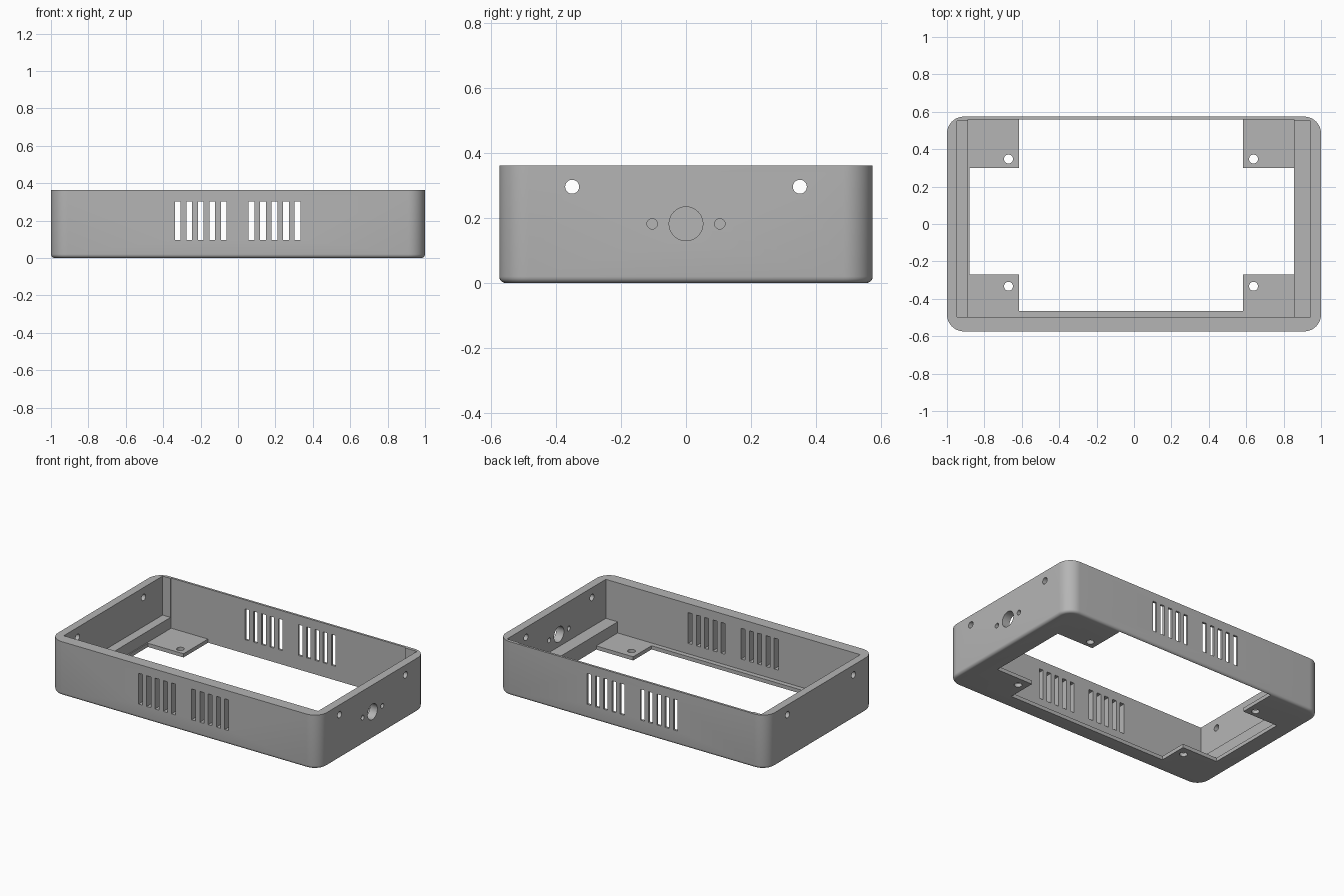
import bpy, bmesh, math
from mathutils import Matrix, Vector

if "Cube" in bpy.data.objects:
    bpy.data.objects.remove(bpy.data.objects["Cube"], do_unlink=True)

HEIGHT, HALF_Y = 0.362, 0.574
FLOOR, LEDGE = 0.025, 0.1


def make_object(name, bm):
    bmesh.ops.recalc_face_normals(bm, faces=bm.faces)
    mesh = bpy.data.meshes.new(name)
    bm.to_mesh(mesh)
    bm.free()
    obj = bpy.data.objects.new(name, mesh)
    bpy.context.collection.objects.link(obj)
    return obj


def add_box(bm, low, high):
    low, high = Vector(low), Vector(high)
    matrix = Matrix.Translation((low + high) / 2) @ Matrix.Diagonal((*(high - low), 1))
    bmesh.ops.create_cube(bm, size=1, matrix=matrix)


def add_cylinder(bm, center, radius, depth, axis):
    matrix = Matrix.Translation(center)
    if axis == "X":
        matrix = matrix @ Matrix.Rotation(math.pi / 2, 4, "Y")
    bmesh.ops.create_cone(bm, cap_ends=True, segments=32, radius1=radius,
                          radius2=radius, depth=depth, matrix=matrix)


def cut(target, bm):
    cutter = make_object("cutter", bm)
    cutter.hide_render = True
    mod = target.modifiers.new("cut", "BOOLEAN")
    mod.operation, mod.solver, mod.object = "DIFFERENCE", "EXACT", cutter
    bpy.context.view_layer.update()
    graph = bpy.context.evaluated_depsgraph_get()
    result = bpy.data.meshes.new_from_object(target.evaluated_get(graph))
    target.modifiers.clear()
    target.data = result
    bpy.data.objects.remove(cutter, do_unlink=True)


def cut_box(target, low, high):
    bm = bmesh.new()
    add_box(bm, low, high)
    cut(target, bm)


# Outer block: rounded upright corners, small rounding round the base
bm = bmesh.new()
add_box(bm, (-1, -HALF_Y, 0), (1, HALF_Y, HEIGHT))
upright = [e for e in bm.edges if abs(e.verts[0].co.z - e.verts[1].co.z) > 0.1]
bmesh.ops.bevel(bm, geom=upright, offset=0.09, segments=12, profile=0.5, affect="EDGES")
base = [e for e in bm.edges if all(v.co.z < 0.001 for v in e.verts)]
bmesh.ops.bevel(bm, geom=base, offset=0.02, segments=5, profile=0.5, affect="EDGES")
enclosure = make_object("enclosure_frame", bm)

# Cavity, with a raised ledge left along each end wall
cut_box(enclosure, (-0.888, -0.497, FLOOR), (0.856, 0.559, 1))
cut_box(enclosure, (-0.947, -0.497, LEDGE), (0.944, 0.552, 1))

# Floor opening, leaving four corner tabs
cut_box(enclosure, (-0.615, -0.465, -1), (0.582, 0.559, 0.2))
cut_box(enclosure, (-0.88, -0.27, -1), (0.856, 0.30, 0.2))

# Screw holes in the tabs
bm = bmesh.new()
for x in (-0.671, 0.639):
    for y in (-0.333, 0.347):
        add_cylinder(bm, (x, y, 0), 0.024, 0.15, "Z")
cut(enclosure, bm)

# Ventilation slots through the front and back walls
bm = bmesh.new()
for start in (-0.323, 0.072):
    for i in range(5):
        x = start + i * 0.0615
        add_box(bm, (x - 0.015, -1, 0.095), (x + 0.015, 1, 0.302))
cut(enclosure, bm)

# Mounting holes through both end walls
bm = bmesh.new()
for y in (-0.35, 0.35):
    add_cylinder(bm, (0, y, 0.296), 0.0215, 3, "X")
cut(enclosure, bm)

# Connector hole and its two screw holes, right end only
bm = bmesh.new()
for y, radius in ((-0.104, 0.016), (0, 0.052), (0.104, 0.016)):
    add_cylinder(bm, (1, y, 0.182), radius, 0.5, "X")
cut(enclosure, bm)

# Single grey plastic
grey = bpy.data.materials.new("grey_plastic")
grey.use_nodes = True
color = (0.46, 0.46, 0.46, 1)
grey.diffuse_color = color
grey.node_tree.nodes["Principled BSDF"].inputs["Base Color"].default_value = color
enclosure.data.materials.clear()
enclosure.data.materials.append(grey)

bpy.ops.object.select_all(action="DESELECT")
enclosure.select_set(True)
bpy.context.view_layer.objects.active = enclosure
bpy.ops.object.shade_smooth_by_angle(angle=math.radians(30))
